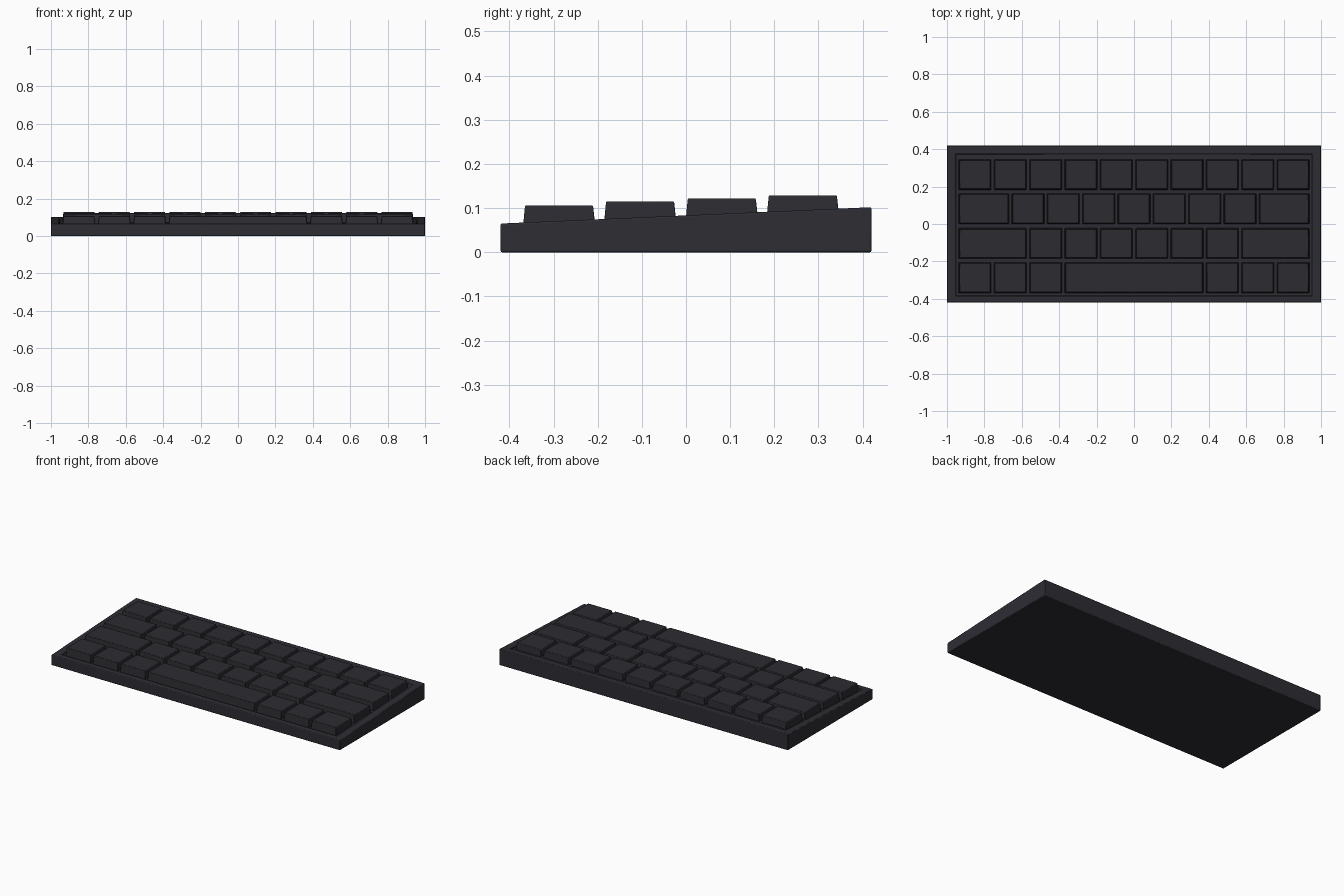
import bpy, bmesh, math

if "Cube" in bpy.data.objects:
    bpy.data.objects.remove(bpy.data.objects["Cube"])

def material(name, rgb):
    m = bpy.data.materials.new(name)
    m.diffuse_color = (*rgb, 1)
    m.use_nodes = True
    m.node_tree.nodes["Principled BSDF"].inputs["Base Color"].default_value = m.diffuse_color
    return m

CASE = material("charcoal case", (0.026, 0.026, 0.034))
KEYS = material("charcoal keys", (0.025, 0.025, 0.031))

HX, HY = 1.0, 0.42
RIM_X, RIM_Y0, RIM_Y1 = 0.955, -0.385, 0.375
DEPTH = 0.012

def slope(y):
    """Height of the sloping case top at a given y."""
    return 0.065 + (y + HY) / (2 * HY) * 0.037

def finish(name, bm, mat, bevel):
    bmesh.ops.recalc_face_normals(bm, faces=bm.faces)
    me = bpy.data.meshes.new(name)
    bm.to_mesh(me)
    bm.free()
    me.materials.append(mat)
    ob = bpy.data.objects.new(name, me)
    bpy.context.collection.objects.link(ob)
    mod = ob.modifiers.new("soft edges", "BEVEL")
    mod.width, mod.segments, mod.limit_method = bevel, 2, "ANGLE"
    mod.angle_limit = math.radians(40)
    bpy.ops.object.select_all(action="DESELECT")
    ob.select_set(True)
    bpy.context.view_layer.objects.active = ob
    bpy.ops.object.shade_smooth_by_angle(angle=math.radians(40))
    return ob

def ring(bm, x0, x1, y0, y1, z):
    """Four corners, with z given as a function of y."""
    return [bm.verts.new((x, y, z(y)))
            for x, y in ((x0, y0), (x1, y0), (x1, y1), (x0, y1))]

def loft(bm, rings):
    """Closed skin through successive four-corner rings."""
    bm.faces.new(rings[0])
    for a, b in zip(rings, rings[1:]):
        for i in range(4):
            j = (i + 1) % 4
            bm.faces.new((a[i], a[j], b[j], b[i]))
    bm.faces.new(rings[-1])

# Wedge case with a shallow recessed deck inside the rim
bm = bmesh.new()
loft(bm, [
    ring(bm, -HX, HX, -HY, HY, lambda y: 0),
    ring(bm, -HX, HX, -HY, HY, slope),
    ring(bm, -RIM_X, RIM_X, RIM_Y0, RIM_Y1, slope),
    ring(bm, -RIM_X, RIM_X, RIM_Y0, RIM_Y1, lambda y: slope(y) - DEPTH),
])
finish("case", bm, CASE, 0.004)

# Keycaps: widths in key units, rows from front to back
UNIT, GAP, TAPER = 0.189, 0.014, 0.005
ROWS = [
    ("front", -0.2875, 0.106, [1, 1, 1, 4, 1, 1, 1]),
    ("lower", -0.1040, 0.115, [2] + [1] * 6 + [2]),
    ("upper", 0.0810, 0.122, [1.5] + [1] * 7 + [1.5]),
    ("back", 0.2645, 0.129, [1] * 10),
]
for row, yc, top, widths in ROWS:
    x = -5 * UNIT
    for n, w in enumerate(widths, 1):
        x0, x1 = x + GAP / 2, x + w * UNIT - GAP / 2
        y0, y1 = yc - 0.082, yc + 0.082
        bm = bmesh.new()
        loft(bm, [
            ring(bm, x0, x1, y0, y1, lambda y: slope(y) - DEPTH - 0.002),
            ring(bm, x0 + TAPER, x1 - TAPER, y0 + TAPER, y1 - TAPER,
                 lambda y: top),
        ])
        name = "space_bar" if w == 4 else f"{row}_row_key_{n}"
        finish(name, bm, KEYS, 0.003)
        x += w * UNIT
